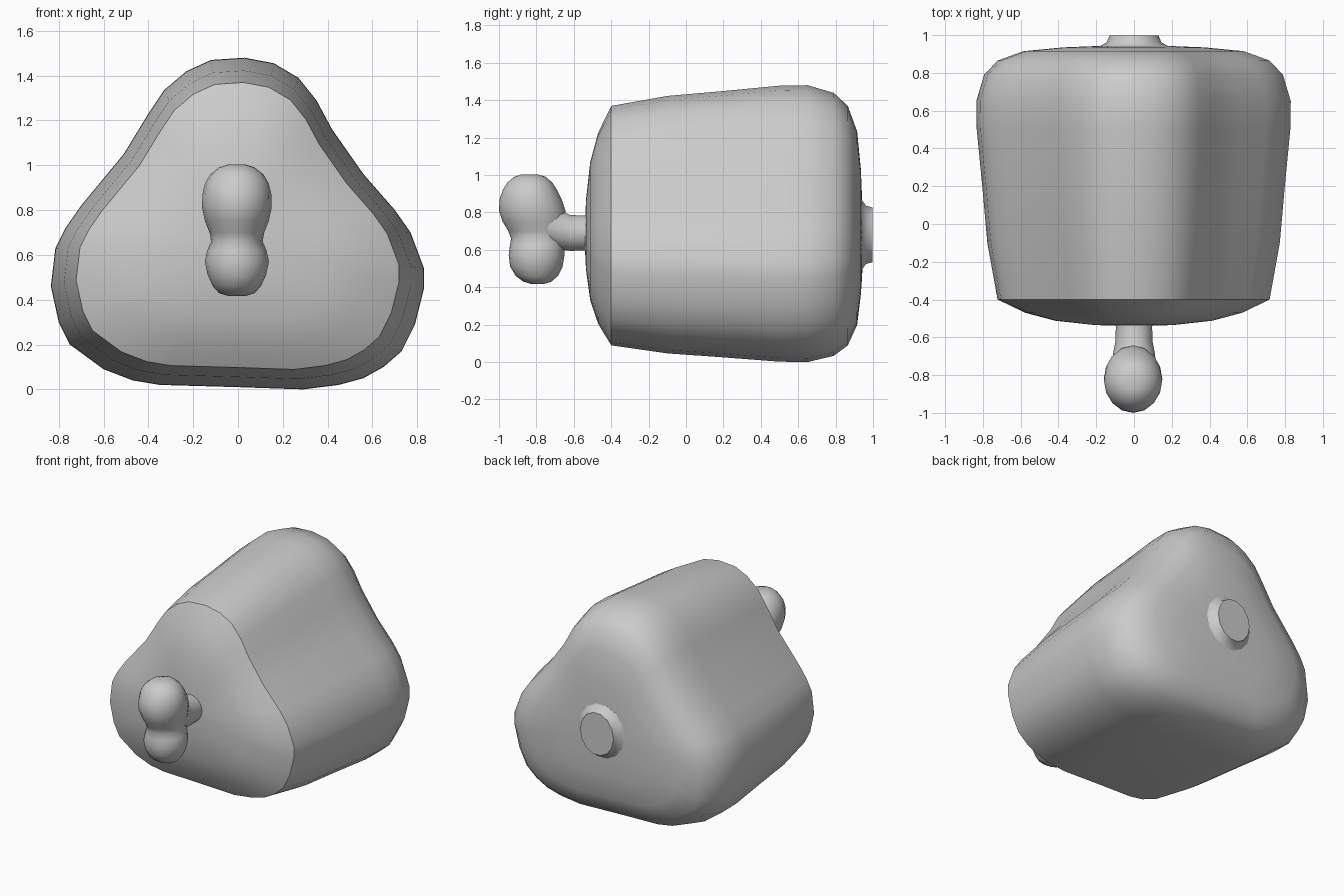
import bpy, bmesh
from math import sin, cos, tau, radians
from mathutils import Vector


def loft(name, rings, angle=40):
    """Skin equal-length point rings, close both ends, shade smooth by angle."""
    bm = bmesh.new()
    loops = [[bm.verts.new(p) for p in ring] for ring in rings]
    n = len(loops[0])
    for a, b in zip(loops, loops[1:]):
        for i in range(n):
            j = (i + 1) % n
            bm.faces.new((a[i], a[j], b[j], b[i]))
    bm.faces.new(loops[0])
    bm.faces.new(loops[-1])
    bmesh.ops.recalc_face_normals(bm, faces=bm.faces)
    mesh = bpy.data.meshes.new(name)
    bm.to_mesh(mesh)
    bm.free()
    obj = bpy.data.objects.new(name, mesh)
    bpy.context.collection.objects.link(obj)
    bpy.ops.object.select_all(action='DESELECT')
    obj.select_set(True)
    bpy.context.view_layer.objects.active = obj
    bpy.ops.object.shade_smooth_by_angle(angle=radians(angle))
    return obj


def circle_y(y, r, z, rz=None, n=14):
    return [(r * cos(tau * i / n), y, z + (rz or r) * sin(tau * i / n)) for i in range(n)]


# Meat: rounded three-lobed cross-section (x, z) swept along y
outline = [
    (0.03, 1.48), (0.16, 1.455), (0.27, 1.39), (0.35, 1.29), (0.42, 1.16),
    (0.56, 0.96), (0.70, 0.80), (0.77, 0.70), (0.83, 0.54), (0.83, 0.45),
    (0.79, 0.29), (0.73, 0.17), (0.65, 0.10), (0.56, 0.05), (0.45, 0.02),
    (0.29, 0.0), (0, 0.01), (-0.35, 0.02), (-0.47, 0.04), (-0.60, 0.09),
    (-0.75, 0.20), (-0.80, 0.30), (-0.835, 0.46), (-0.815, 0.63),
    (-0.77, 0.72), (-0.70, 0.82), (-0.51, 1.05), (-0.40, 1.23),
    (-0.33, 1.335), (-0.23, 1.42), (-0.12, 1.47)]
CZ = 0.66


def meat_ring(y, scale, r=None):
    pts = []
    for x, z in outline:
        d = Vector((x, z - CZ))
        d = d.normalized() * r if r else d * scale
        pts.append((d.x, y, CZ + d.y))
    return pts


stations = [(-0.40, 0.865), (-0.10, 0.93), (0.20, 0.962), (0.50, 0.997), (0.65, 1.0),
            (0.79, 0.95), (0.865, 0.865), (0.915, 0.70), (0.935, 0.45)]
front_cap = [(-0.535, 0.25), (-0.512, 0.50), (-0.47, 0.69)]
rings = [meat_ring(-0.54, 0, 0.06)]
rings += [meat_ring(y, s) for y, s in front_cap + stations]
rings += [meat_ring(0.942, 0, 0.20), meat_ring(0.945, 0, 0.06)]
loft("meat", rings)

# Bone stub at the back, with a flared collar
loft("bone_end", [circle_y(0.90, 0.19, 0.68), circle_y(0.942, 0.18, 0.68, 0.19),
                  circle_y(0.962, 0.145, 0.68, 0.16), circle_y(0.997, 0.13, 0.68, 0.15)])

# Bone shaft at the front
loft("bone_shaft", [circle_y(-0.50, 0.095, 0.69), circle_y(-0.62, 0.098, 0.69),
                    circle_y(-0.68, 0.11, 0.71), circle_y(-0.78, 0.12, 0.75)])

# Double knuckle: (z, front y, back y, half width)
knuckle = [(0.417, -0.83, -0.76, 0.04), (0.43, -0.87, -0.72, 0.08),
           (0.46, -0.91, -0.685, 0.107), (0.51, -0.94, -0.66, 0.13),
           (0.57, -0.948, -0.65, 0.143), (0.62, -0.942, -0.65, 0.132),
           (0.66, -0.935, -0.65, 0.115), (0.70, -0.95, -0.645, 0.122),
           (0.75, -0.98, -0.64, 0.142), (0.81, -1.0, -0.645, 0.155),
           (0.87, -0.997, -0.665, 0.154), (0.92, -0.98, -0.69, 0.142),
           (0.96, -0.955, -0.715, 0.118), (0.99, -0.92, -0.75, 0.08),
           (1.003, -0.88, -0.79, 0.04)]
N = 16
loft("bone_knuckle", [
    [(-0.005 + w * cos(tau * i / N), (f + b) / 2 + (b - f) / 2 * sin(tau * i / N), z)
     for i in range(N)] for z, f, b, w in knuckle], 60)
